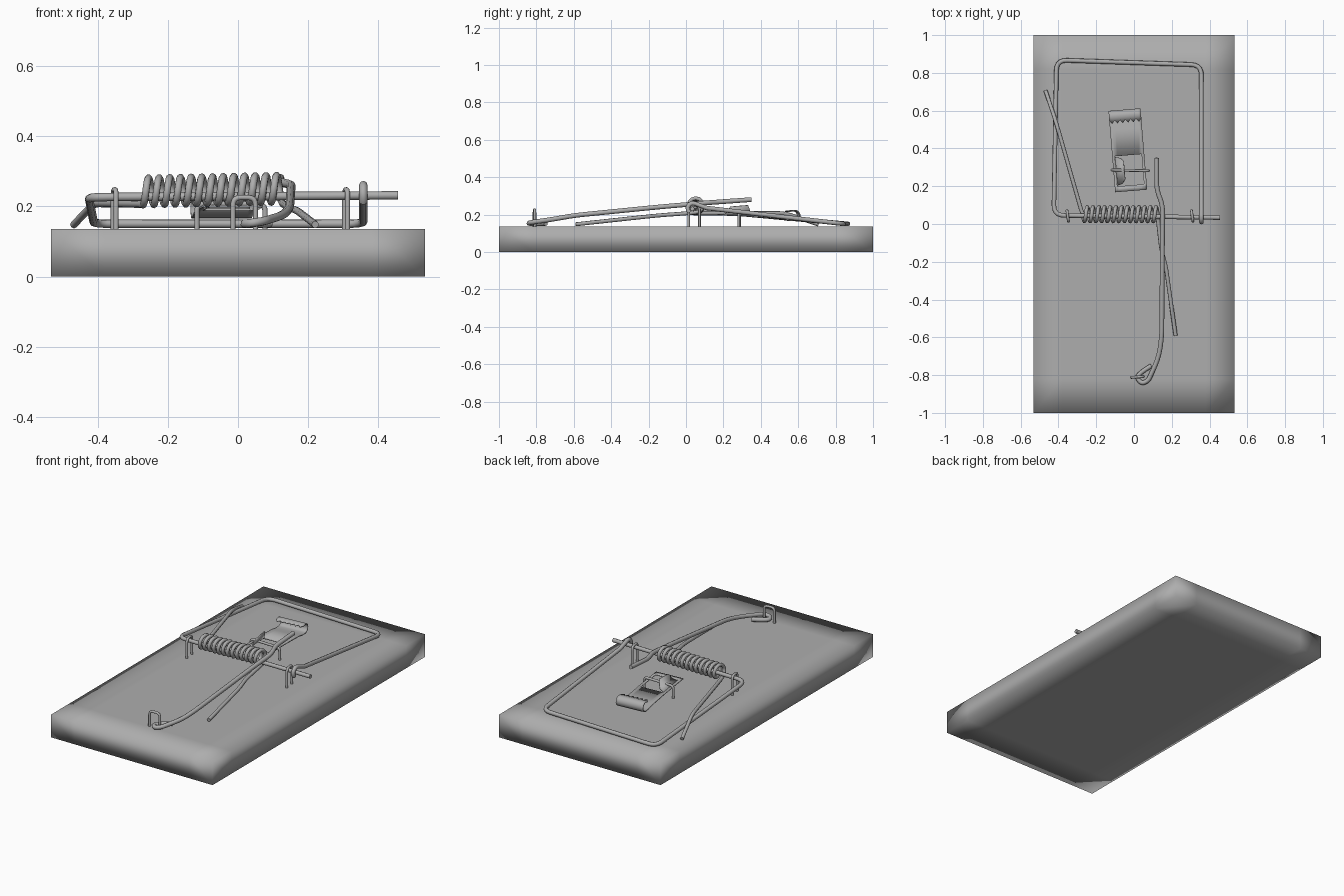
import bpy, bmesh, math
from mathutils import Vector, Matrix

if "Cube" in bpy.data.objects:
    bpy.data.objects.remove(bpy.data.objects["Cube"])

grey = bpy.data.materials.new('dark_grey')
grey.diffuse_color = (0.42, 0.42, 0.42, 1)
grey.use_nodes = True
grey.node_tree.nodes["Principled BSDF"].inputs["Base Color"].default_value = grey.diffuse_color


def activate(ob):
    bpy.ops.object.select_all(action='DESELECT')
    ob.select_set(True)
    bpy.context.view_layer.objects.active = ob


def fillet(pts, rad, n=5):
    """Round every interior corner of a polyline."""
    pts = [Vector(p) for p in pts]
    out = [pts[0]]
    for a, b, c in zip(pts, pts[1:], pts[2:]):
        d = min(rad, 0.48 * (a - b).length, 0.48 * (c - b).length)
        p = b + (a - b).normalized() * d
        q = b + (c - b).normalized() * d
        for i in range(n + 1):
            t = i / n
            out.append(p * (1 - t) ** 2 + b * 2 * t * (1 - t) + q * t * t)
    return out + [pts[-1]]


def wire(name, pts, r):
    """Round wire along a path, turned into a smooth mesh."""
    cu = bpy.data.curves.new(name, 'CURVE')
    cu.dimensions = '3D'
    cu.bevel_depth = r
    cu.bevel_resolution = 2
    cu.use_fill_caps = True
    sp = cu.splines.new('POLY')
    sp.points.add(len(pts) - 1)
    for p, co in zip(sp.points, pts):
        p.co = (*co, 1)
    cu.materials.append(grey)
    ob = bpy.data.objects.new(name, cu)
    bpy.context.collection.objects.link(ob)
    activate(ob)
    bpy.ops.object.convert(target='MESH')
    bpy.ops.object.shade_smooth_by_angle(angle=math.radians(50))


def mesh_object(name, bm):
    bmesh.ops.recalc_face_normals(bm, faces=bm.faces)
    me = bpy.data.meshes.new(name)
    bm.to_mesh(me)
    bm.free()
    me.materials.append(grey)
    ob = bpy.data.objects.new(name, me)
    bpy.context.collection.objects.link(ob)
    return ob


def sheet(name, bm, thickness=0.006):
    """Thin metal sheet from an open surface."""
    ob = mesh_object(name, bm)
    m = ob.modifiers.new('thickness', 'SOLIDIFY')
    m.thickness = thickness
    m.offset = 0
    activate(ob)
    bpy.ops.object.shade_smooth_by_angle(angle=math.radians(35))


# wooden base: sharp outline, soft shading held near the edges by cuts
TOP = 0.135
bm = bmesh.new()
bmesh.ops.create_cube(bm, size=1, matrix=Matrix.Translation((0, 0, TOP / 2))
                      @ Matrix.Diagonal((1.065, 2, TOP, 1)))
for co, no in (((0.38, 0, 0), (1, 0, 0)), ((-0.38, 0, 0), (1, 0, 0)),
               ((0, 0.82, 0), (0, 1, 0)), ((0, -0.82, 0), (0, 1, 0))):
    bmesh.ops.bisect_plane(bm, geom=bm.verts[:] + bm.edges[:] + bm.faces[:],
                           plane_co=co, plane_no=no)
for f in bm.faces:
    f.smooth = True
mesh_object('wooden_base', bm)

# hammer: axle rod, far bar and arms in one wire, ending in a hook over the rod
hook = [(0.357, 0.037 + 0.028 * math.cos(a), 0.233 + 0.028 * math.sin(a))
        for a in (math.radians(70 + 32 * i) for i in range(6))]
frame = fillet([(0.455, 0.034, 0.231), (-0.425, 0.046, 0.226),
                (-0.41, 0.868, 0.15), (0.357, 0.842, 0.15),
                (0.357, 0.11, 0.235)], 0.055)
wire('hammer_frame', frame + hook, 0.012)

# coil spring with both tails
turns, seg = 13, 12
x0, x1, cy, R = -0.27, 0.125, 0.052, 0.038
coil = []
for i in range(turns * seg + 1):
    a = -math.pi / 2 - 2 * math.pi * i / seg
    f = i / (turns * seg)
    coil.append((x0 + (x1 - x0) * f, cy + R * math.cos(a), 0.242 + 0.008 * f + R * math.sin(a)))
left_tail = fillet([(-0.468, 0.706, 0.147), (-0.41, 0.53, 0.208), (-0.28, 0.075, 0.206)], 0.05)
right_tail = fillet([(0.127, 0.02, 0.208), (0.145, -0.14, 0.196),
                     (0.168, -0.22, 0.188), (0.22, -0.59, 0.148)], 0.05)
wire('coil_spring', left_tail + coil + right_tail, 0.0105)

# locking bar with its eye at the front
wire('locking_bar', fillet([
    (0.12, 0.35, 0.28), (0.12, 0.18, 0.268), (0.152, 0.10, 0.262),
    (0.15, -0.15, 0.24), (0.147, -0.60, 0.195), (0.13, -0.71, 0.175),
    (0.075, -0.83, 0.158), (0.04, -0.845, 0.152), (0.012, -0.81, 0.15),
    (0.045, -0.78, 0.15), (0.092, -0.75, 0.152)], 0.06), 0.0125)


# staples: two feet and a crown
def staple(name, a, b, top, r=0.0075):
    foot = TOP - 0.02
    wire(name, fillet([(*a, foot), (*a, top), (*b, top), (*b, foot)], 0.022), r)


staple('rod_staple_left', (-0.355, 0.072), (-0.347, 0.014), 0.247)
staple('rod_staple_right', (0.304, 0.072), (0.312, 0.014), 0.247)
staple('locking_bar_staple', (-0.014, -0.812), (0.05, -0.808), 0.225)
staple('pedal_staple', (-0.117, 0.286), (0.077, 0.282), 0.207)

# bait pedal: flat strip with a window, rolled end and a serrated lip
place = Matrix.Translation((-0.015, 0.175, 0)) @ Matrix.Rotation(math.radians(4.7), 4, 'Z')
cols = 12
us = [-0.085 + 0.17 * i / cols for i in range(cols + 1)]
profile = [(0, 0.2), (0.03, 0.199), (0.19, 0.19), (0.33, 0.178), (0.37, 0.17)]
profile += [(0.402 + 0.027 * math.cos(a), 0.195 + 0.027 * math.sin(a))
            for a in (math.radians(-90 + 22.5 * i) for i in range(9))]
profile.append((0.38, 0.217))
bm = bmesh.new()
last = len(profile) - 1
grid = [[bm.verts.new(place @ Vector((u, y - (0.018 if j == last and i % 2 else 0), z)))
         for i, u in enumerate(us)] for j, (y, z) in enumerate(profile)]
for j in range(last):
    for i in range(cols):
        if not (j == 1 and 1 <= i < cols - 1):    # leave the window open
            bm.faces.new((grid[j][i], grid[j][i + 1], grid[j + 1][i + 1], grid[j + 1][i]))
sheet('bait_pedal', bm)

# catch tongue bent up out of the window
bm = bmesh.new()
foot = [(-0.069, 0.035, 0.197), (-0.069, 0.185, 0.191)]
mid = [(-0.042, 0.042, 0.207), (-0.042, 0.178, 0.204)]
tip = [(-0.028, 0.065, 0.242), (-0.028, 0.16, 0.25)]
rows = [[bm.verts.new(place @ Vector(p)) for p in row] for row in (foot, mid, tip)]
for r0, r1 in zip(rows, rows[1:]):
    bm.faces.new((r0[0], r0[1], r1[1], r1[0]))
sheet('catch_tongue', bm)
